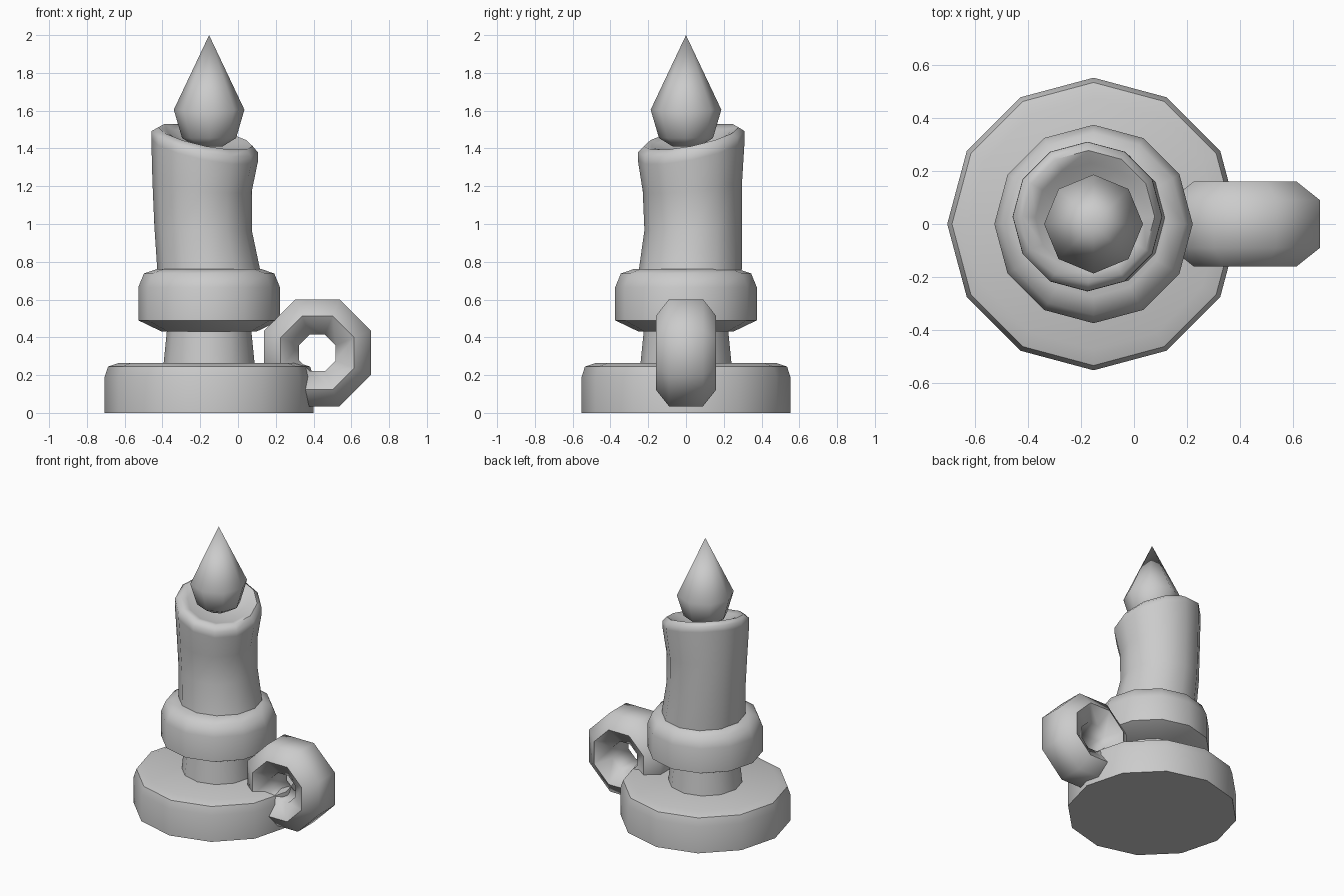
import bpy, bmesh
from math import cos, sin, pi, radians

if "Cube" in bpy.data.objects:
    bpy.data.objects.remove(bpy.data.objects["Cube"])

CX = -0.153  # axis of the candlestick


def finish(name, bm, angle=50):
    bmesh.ops.recalc_face_normals(bm, faces=bm.faces)
    me = bpy.data.meshes.new(name)
    bm.to_mesh(me)
    bm.free()
    ob = bpy.data.objects.new(name, me)
    bpy.context.collection.objects.link(ob)
    bpy.ops.object.select_all(action='DESELECT')
    ob.select_set(True)
    bpy.context.view_layer.objects.active = ob
    bpy.ops.object.shade_smooth_by_angle(angle=radians(angle))
    return ob


def bridge(bm, a, b):
    n = len(a)
    for i in range(n):
        j = (i + 1) % n
        bm.faces.new((a[i], a[j], b[j], b[i]))


def stack(name, rings, sides=12, tip=None, angle=50):
    """Loft rings (radius, z, centre x, centre y, tilt), capped or closed to a tip."""
    bm = bmesh.new()
    loops = []
    for r, z, cx, cy, tilt in rings:
        loop = []
        for i in range(sides):
            dx, dy = r * cos(2 * pi * i / sides), r * sin(2 * pi * i / sides)
            loop.append(bm.verts.new((cx + dx, cy + dy, z + tilt * (dy - dx))))
        loops.append(loop)
    for a, b in zip(loops, loops[1:]):
        bridge(bm, a, b)
    bm.faces.new(loops[0][::-1])
    if tip:
        t = bm.verts.new(tip)
        for i in range(sides):
            bm.faces.new((loops[-1][i], loops[-1][(i + 1) % sides], t))
    else:
        bm.faces.new(loops[-1])
    return finish(name, bm, angle)


def lathe(name, profile, **kw):
    return stack(name, [(r, z, CX, 0, 0) for r, z in profile], **kw)


# Round foot, stem and bulging cup
lathe("base", [(0.553, 0), (0.553, 0.19), (0.535, 0.245), (0.475, 0.265)])
lathe("stem", [(0.242, 0.25), (0.222, 0.45)])
lathe("cup", [(0.25, 0.43), (0.375, 0.49), (0.375, 0.665),
              (0.345, 0.738), (0.275, 0.762)])

# Slightly bent wax candle with a slanted, dished top
stack("candle", [
    (0.275, 0.72, -0.15, 0.02, 0),
    (0.258, 0.98, -0.185, 0.038, 0.05),
    (0.263, 1.20, -0.190, 0.034, 0.1),
    (0.283, 1.395, -0.176, 0.028, 0.2),
    (0.282, 1.435, -0.176, 0.028, 0.2),
    (0.250, 1.462, -0.172, 0.028, 0.2),
    (0.205, 1.445, -0.168, 0.025, 0.2),
    (0.130, 1.405, -0.160, 0.015, 0.1),
], tip=(-0.155, 0.01, 1.395), angle=60)

# Flame
lathe("flame", [(0.07, 1.41), (0.143, 1.455), (0.187, 1.605)],
      sides=8, tip=(CX, 0, 2.0), angle=60)

# Ring handle: eight segments, hexagonal section (apothem distance, y)
bm = bmesh.new()
section = [(0.283, -0.09), (0.283, 0.09), (0.195, 0.16),
           (0.097, 0.09), (0.097, -0.09), (0.195, -0.16)]
loops = []
for i in range(8):
    a = pi / 8 + i * pi / 4
    loops.append([bm.verts.new((0.42 + d / cos(pi / 8) * cos(a), y,
                                0.318 + d / cos(pi / 8) * sin(a))) for d, y in section])
for i in range(8):
    bridge(bm, loops[i], loops[(i + 1) % 8])
finish("handle", bm, 60)
